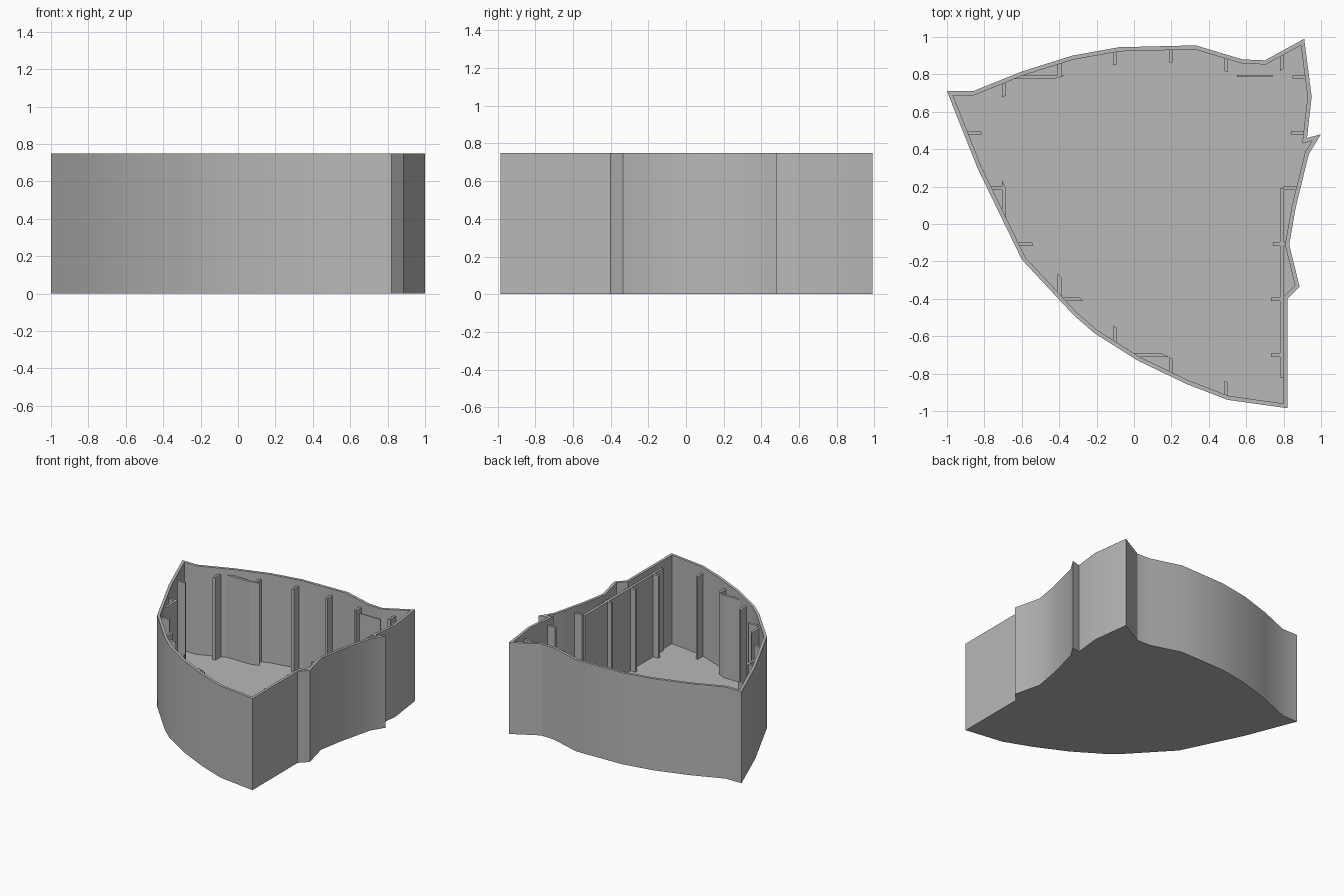
import bpy, bmesh, math
from mathutils import Vector
from mathutils.geometry import intersect_point_line

HEIGHT, FLOOR, WALL = 0.75, 0.025, 0.022
RIB_TOP, RIB_REACH, RIB_HALF = 0.7, 0.09, 0.01

# Footprint of the tray, counter-clockwise
OUTLINE = [Vector(p) for p in (
    (0.82, -0.985), (0.82, -0.4), (0.885, -0.335), (0.83, -0.11), (0.865, 0.09),
    (0.935, 0.375), (1, 0.48), (0.925, 0.46), (0.95, 0.68), (0.91, 0.99),
    (0.7, 0.875), (0.58, 0.88), (0.33, 0.955), (-0.08, 0.945), (-0.33, 0.9),
    (-0.6, 0.815), (-0.86, 0.71), (-1, 0.71), (-0.835, 0.295), (-0.6, -0.19),
    (-0.32, -0.49), (-0.21, -0.585), (0.02, -0.73), (0.28, -0.855), (0.5, -0.94))]
EDGES = list(zip(OUTLINE, OUTLINE[1:] + OUTLINE[:1]))

if "Cube" in bpy.data.objects:
    bpy.data.objects.remove(bpy.data.objects["Cube"], do_unlink=True)

COLOUR = (0.48, 0.48, 0.48, 1)
grey = bpy.data.materials.new("plain grey")
grey.use_nodes = True
grey.diffuse_color = COLOUR
grey.node_tree.nodes["Principled BSDF"].inputs["Base Color"].default_value = COLOUR


def finish(bm, name, smooth=False):
    bmesh.ops.recalc_face_normals(bm, faces=bm.faces)
    mesh = bpy.data.meshes.new(name)
    bm.to_mesh(mesh)
    bm.free()
    mesh.materials.append(grey)
    obj = bpy.data.objects.new(name, mesh)
    bpy.context.collection.objects.link(obj)
    if smooth:
        bpy.ops.object.select_all(action='DESELECT')
        obj.select_set(True)
        bpy.context.view_layer.objects.active = obj
        bpy.ops.object.shade_smooth_by_angle(angle=math.radians(30))
    return obj


def inset_outline(dist):
    """Move every edge inward by dist, with mitred corners."""
    result = []
    for i, p in enumerate(OUTLINE):
        a = (p - OUTLINE[i - 1]).normalized()
        b = (OUTLINE[(i + 1) % len(OUTLINE)] - p).normalized()
        na, nb = Vector((-a.y, a.x)), Vector((-b.y, b.x))
        result.append(p + (na + nb) * dist / (1 + na.dot(nb)))
    return result


def bridge(bm, lower, upper):
    for i in range(len(lower)):
        bm.faces.new((lower[i - 1], lower[i], upper[i], upper[i - 1]))


def prism(name, points, z0, z1):
    bm = bmesh.new()
    low, high = [[bm.verts.new((x, y, z)) for x, y in points] for z in (z0, z1)]
    bm.faces.new(low)
    bm.faces.new(high)
    bridge(bm, low, high)
    return finish(bm, name)


# Hollow tray: outer wall, rim, inner wall, floor and underside
bm = bmesh.new()
inner = inset_outline(WALL)
rings = [[bm.verts.new((p.x, p.y, z)) for p in pts] for pts, z in
         ((OUTLINE, 0), (OUTLINE, HEIGHT), (inner, HEIGHT), (inner, FLOOR))]
for low, high in zip(rings, rings[1:]):
    bridge(bm, low, high)
bm.faces.new(rings[0])
bm.faces.new(rings[-1])
finish(bm, "tray_shell", smooth=True)


def wall_distance(p):
    best = 9
    for a, b in EDGES:
        q, t = intersect_point_line(p, a, b)
        q = Vector(q[:2]) if 0 <= t <= 1 else (a if t < 0 else b)
        best = min(best, (p - q).length)
    return best


def march(p, step, limit):
    while wall_distance(p) > limit:
        p = p + step
    return p


def rib(name, start, direction):
    """Upright fin running in one direction from near the wall into it."""
    step = Vector(direction) * 0.003
    side = Vector((-direction[1], direction[0])) * RIB_HALF
    corners = []
    for s in (-1, 1):
        tip = march(Vector(start) + side * s, step, RIB_REACH)
        corners.append((tip, march(tip, step, WALL / 2)))
    (tip0, root0), (tip1, root1) = corners
    prism(name, (tip0, root0, root1, tip1), FLOOR / 2, RIB_TOP)


# Fins on an evenly spaced grid, trimmed to follow the wall
for i in range(6):
    x = -0.695 + 0.297 * i
    y = -0.7 + 0.297 * i
    rib(f"back_rib_{i}", (x, 0.5), (0, 1))
    if i < 5:
        rib(f"front_rib_{i}", (x, 0.5), (0, -1))
    rib(f"right_rib_{i}", (0.5, y), (-1, 0))
    rib(f"left_rib_{i}", (0.82 if i == 5 else 0.6, y), (1, 0))


# Long fins where the grid runs along the wall
def plate(name, x0, x1, y0, y1):
    prism(name, ((x0, y0), (x1, y0), (x1, y1), (x0, y1)), FLOOR / 2, RIB_TOP)


plate("left_long_rib", 0.78, 0.802, -0.82, 0.19)
plate("back_long_rib", 0.55, 0.74, 0.786, 0.797)
